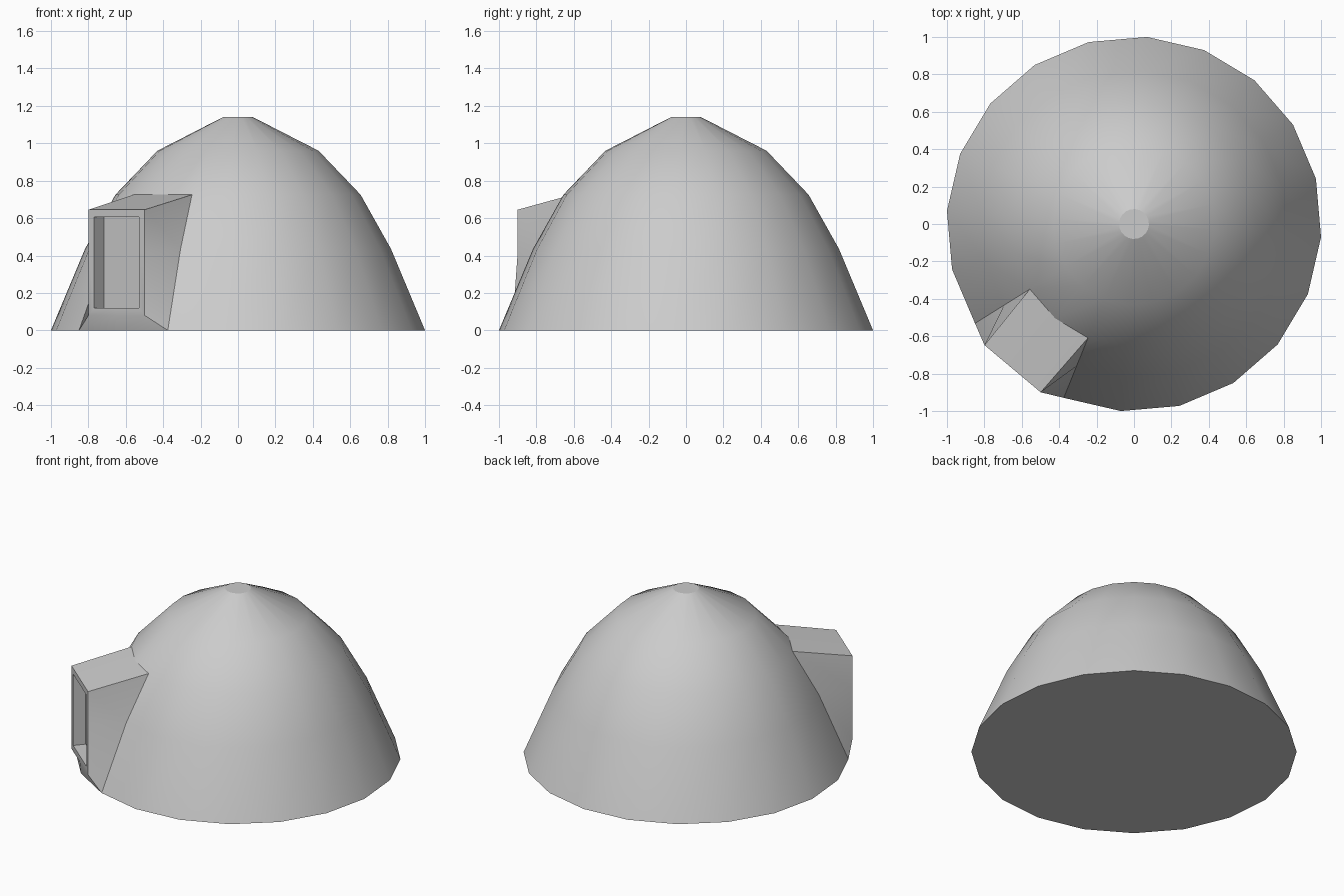
import bpy, bmesh, math
from mathutils import Vector

if "Cube" in bpy.data.objects:
    bpy.data.objects.remove(bpy.data.objects["Cube"])

SIDES = 20
PROFILE = [(1.0024, 0.0), (0.82, 0.435), (0.657, 0.725), (0.432, 0.96), (0.08, 1.14)]
MID = 13  # column the doorway is centred on


def angle(k):
    return math.radians(-4 + 360 / SIDES * k)


bm = bmesh.new()

# Dome shell, leaving out the 2 x 2 faces where the doorway grows out
rings = [[bm.verts.new((r * math.cos(angle(k)), r * math.sin(angle(k)), z))
          for k in range(SIDES)] for r, z in PROFILE]
for i in range(len(rings) - 1):
    for k in range(SIDES):
        if i < 2 and k in (MID - 1, MID):
            continue
        n = (k + 1) % SIDES
        bm.faces.new((rings[i][k], rings[i][n], rings[i + 1][n], rings[i + 1][k]))
bm.faces.new(rings[-1])
bm.faces.new(rings[0][::-1])

# Doorway sides, joining the hole in the dome to a flat upright front
out = Vector((math.cos(angle(MID)), math.sin(angle(MID)), 0))
side = Vector((-out.y, out.x, 0))
outline = [(0, -1), (0, 0), (0, 1), (1, 1), (2, 1), (2, 0), (2, -1), (1, -1)]
heights = (0.08, 0.42, 0.645)
inner = [rings[i][MID + s] for i, s in outline]
outer = [bm.verts.new(out * 1.01 + side * (0.196 * s) + Vector((0, 0, heights[i])))
         for i, s in outline]
for a in range(8):
    b = (a + 1) % 8
    bm.faces.new((inner[a], inner[b], outer[b], outer[a]))
front = bm.faces.new(outer)
bm.normal_update()

# Door frame and recess
bmesh.ops.inset_region(bm, faces=[front], thickness=0.04, use_even_offset=True)
recess = bmesh.ops.extrude_discrete_faces(bm, faces=[front])["faces"][0]
bmesh.ops.translate(bm, verts=recess.verts, vec=out * -0.08)
bmesh.ops.recalc_face_normals(bm, faces=bm.faces)

mesh = bpy.data.meshes.new("dome_with_doorway")
bm.to_mesh(mesh)
bm.free()
dome = bpy.data.objects.new("dome_with_doorway", mesh)
bpy.context.collection.objects.link(dome)
bpy.context.view_layer.objects.active = dome
dome.select_set(True)
bpy.ops.object.shade_smooth_by_angle(angle=math.radians(24))
